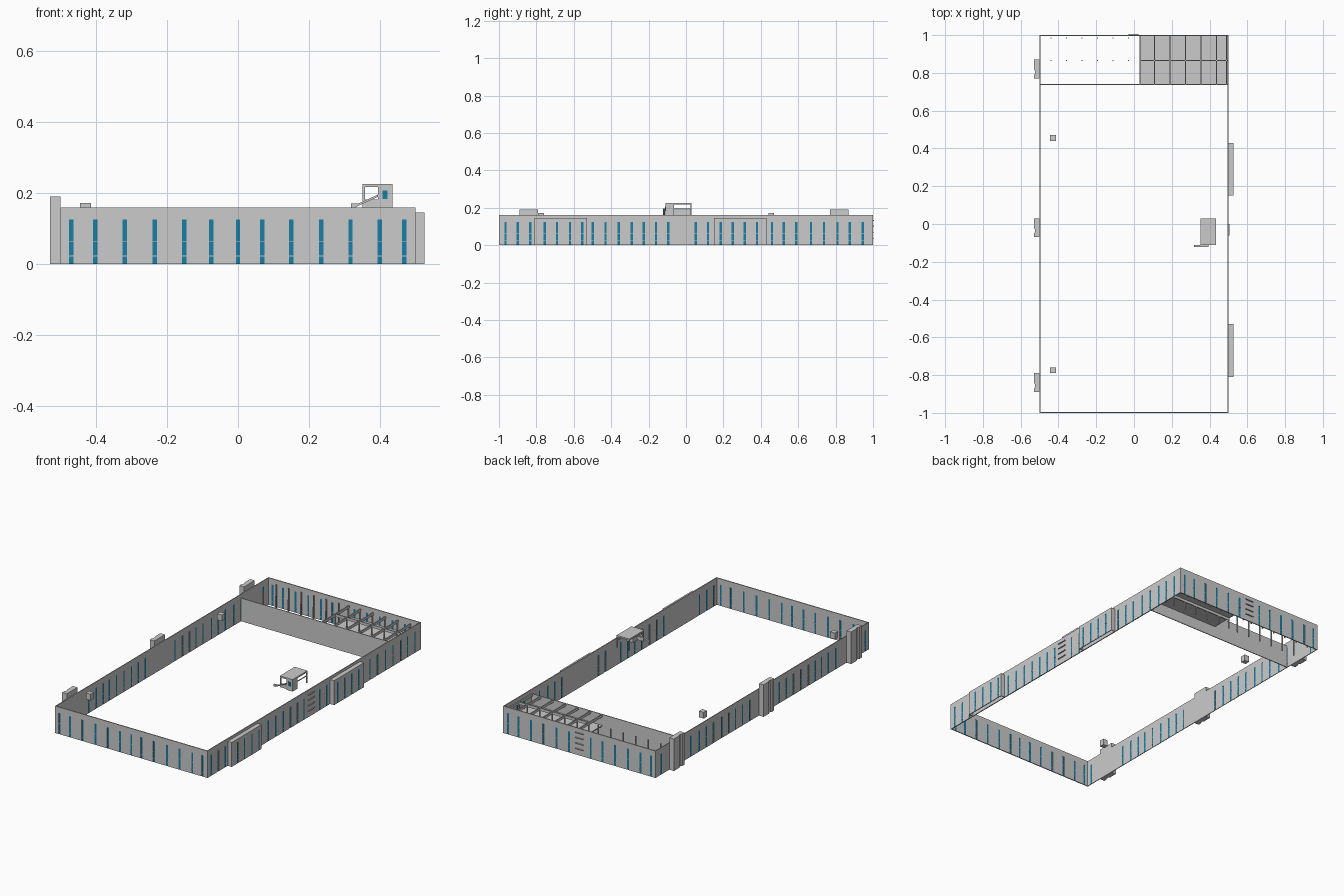
import bpy, bmesh
from mathutils import Vector

if "Cube" in bpy.data.objects:
    bpy.data.objects.remove(bpy.data.objects["Cube"])

BLUE = bpy.data.materials.new("window_blue")
BLUE.diffuse_color = (0.01, 0.21, 0.37, 1)
BLUE.use_nodes = True
BLUE.node_tree.nodes["Principled BSDF"].inputs["Base Color"].default_value = BLUE.diffuse_color
H, HEAD, WIN = 0.16, 0.125, 0.0125     # wall height, window head, window width


def boxes(name, items, mat=None):
    """One object from boxes given as (x0, x1, y0, y1, z0, z1)."""
    bm = bmesh.new()
    for x0, x1, y0, y1, z0, z1 in items:
        cube = bmesh.ops.create_cube(bm, size=1)
        for v in cube["verts"]:
            v.co = Vector(((x0 + x1) / 2 + v.co.x * (x1 - x0),
                           (y0 + y1) / 2 + v.co.y * (y1 - y0),
                           (z0 + z1) / 2 + v.co.z * (z1 - z0)))
    return finish(name, bm, mat)


def finish(name, bm, mat=None):
    bmesh.ops.recalc_face_normals(bm, faces=bm.faces)
    me = bpy.data.meshes.new(name)
    bm.to_mesh(me)
    bm.free()
    ob = bpy.data.objects.new(name, me)
    bpy.context.collection.objects.link(ob)
    if mat:
        me.materials.append(mat)
    return ob


def prism(name, pts, z0, z1):
    """Extrude a plan outline upward."""
    bm = bmesh.new()
    f = bm.faces.new([bm.verts.new((x, y, z0)) for x, y in pts])
    up = bmesh.ops.extrude_face_region(bm, geom=[f])
    vs = [v for v in up["geom"] if isinstance(v, bmesh.types.BMVert)]
    bmesh.ops.translate(bm, verts=vs, vec=(0, 0, z1 - z0))
    return finish(name, bm)


def wall(name, along_x, d0, d1, u0, u1, wins, h=H):
    """Wall of piers and a header, with recessed blue strips and thin bars."""
    def b(a0, a1, z0, z1, inset=0.0):
        p, q = d0 + inset, d1 - inset
        return (a0, a1, p, q, z0, z1) if along_x else (p, q, a0, a1, z0, z1)
    t = (d1 - d0) * 0.15
    solid, glass = [b(u0, u1, HEAD, h)], []
    a = u0
    for w in sorted(wins):
        solid.append(b(a, w - WIN / 2, 0, HEAD))
        glass.append(b(w - WIN / 2, w + WIN / 2, 0, HEAD, t))
        for z in (0.022, 0.063):
            solid.append(b(w - WIN / 2, w + WIN / 2, z, z + 0.002))
        a = w + WIN / 2
    solid.append(b(a, u1, 0, HEAD))
    boxes(name, solid)
    if glass:
        boxes(name + "_windows", glass, BLUE)


# Window positions
short = [-0.47, -0.402, -0.319, -0.235, -0.152, -0.075, 0,
         0.068, 0.15, 0.234, 0.317, 0.4, 0.468]
long = [-0.965, -0.9, -0.832, -0.755, -0.69, -0.62, -0.555, -0.498, -0.43,
        -0.36, -0.29, -0.225, -0.16, -0.095, 0.052, 0.118, 0.185, 0.25, 0.315,
        0.38, 0.46, 0.523, 0.59, 0.668, 0.738, 0.81, 0.875, 0.945]
bays = [(-0.81, -0.53), (0.15, 0.43)]
towers = [-0.84, -0.02, 0.82]


def in_bay(y):
    return any(a - 0.01 < y < b + 0.01 for a, b in bays)


# Outer walls
T = 0.006
wall("front_wall", True, -1, -1 + T, -0.5, 0.5, short)
wall("back_wall", True, 1 - T, 1, -0.5, 0.5, [x for x in short if abs(x) > 0.03])
wall("right_wall", False, 0.5 - T, 0.5, -1 + T, 1 - T,
     [y for y in long if not in_bay(y)])
wall("left_wall", False, -0.5, -0.496, -1 + T, 1 - T,
     [y for y in long if not any(c - 0.08 < y < c + 0.12 for c in towers)])

# Projecting bays on the right side
for i, (a, b) in enumerate(bays):
    wall(f"bay_face_{i}", False, 0.521, 0.526, a, b,
         [y for y in long if a + 0.01 < y < b - 0.01], 0.145)
    boxes(f"bay_shell_{i}", [(0.5, 0.521, a, a + 0.004, 0, 0.145),
                             (0.5, 0.521, b - 0.004, b, 0, 0.145),
                             (0.5, 0.521, a + 0.004, b - 0.004, 0.14, 0.145)])

# Notched stair towers on the left side
for i, c in enumerate(towers):
    prism(f"stair_tower_{i}",
          [(-0.5, c - 0.05), (-0.5, c + 0.05), (-0.53, c + 0.05), (-0.53, c),
           (-0.524, c - 0.008), (-0.524, c - 0.024), (-0.53, c - 0.03),
           (-0.53, c - 0.05)], 0, 0.19)

# Entrance ledges on the right and back
levels = (0.035, 0.067, 0.1, 0.13)
boxes("right_ledges", [(0.5, 0.506, -0.06, 0.0, z, z + 0.004) for z in levels])
boxes("back_ledges", [(-0.028, 0.025, 1, 1.006, z, z + 0.004) for z in levels])

# Inner cross wall
boxes("inner_wall", [(-0.496, 0.494, 0.737, 0.742, 0, 0.137)])

# Columns in the open half
cols = [-0.44 + i * 0.082 for i in range(6)]
boxes("columns", [(x - 0.003, x + 0.003, y - 0.003, y + 0.003, 0, 0.137)
                  for x in cols for y in (0.865, 0.985)])

# Raised floor with column and beam frame in the other half
grid = [0.032, 0.108, 0.19, 0.272, 0.354, 0.436, 0.49]
boxes("raised_floor", [(0.03, 0.494, 0.742, 0.994, 0.066, 0.072)])
frame = [(x - 0.003, x + 0.003, y - 0.003, y + 0.003, 0, 0.137)
         for x in grid for y in (0.865, 0.988)]
frame += [(x - 0.003, x + 0.003, 0.742, 0.994, 0.122, 0.137) for x in grid]
frame += [(0.03, 0.494, 0.862, 0.868, z, z + 0.016) for z in (0.121, 0.05)]
boxes("floor_frame", frame)

# Small roof vents
boxes("roof_vents", [(-0.445, -0.414, y - 0.015, y + 0.015, 0.135, 0.172)
                     for y in (0.455, -0.775)])

# Rooftop shelter: roof plate, front frame, posts, cabin
boxes("shelter_roof", [(0.351, 0.435, -0.11, 0.03, 0.217, 0.226)])
boxes("shelter_frame", [
    (0.351, 0.358, -0.11, -0.104, 0.16, 0.217),
    (0.358, 0.394, -0.11, -0.104, 0.16, 0.182),
    (0.429, 0.435, 0.024, 0.03, 0.155, 0.217),
    (0.351, 0.357, 0.024, 0.03, 0.155, 0.217),
    (0.394, 0.435, -0.11, -0.065, 0.155, 0.217),
    (0.429, 0.435, -0.065, 0.024, 0.195, 0.198)])
boxes("shelter_window", [(0.407, 0.421, -0.112, -0.11, 0.183, 0.207)], BLUE)

# Sloping stair beside the shelter
bm = bmesh.new()
side = [(0.318, 0.16), (0.33, 0.16), (0.395, 0.19), (0.395, 0.196), (0.34, 0.171),
        (0.318, 0.171)]
f = bm.faces.new([bm.verts.new((x, -0.122, z)) for x, z in side])
r = bmesh.ops.extrude_face_region(bm, geom=[f])
bmesh.ops.translate(bm, vec=(0, 0.011, 0),
                    verts=[v for v in r["geom"] if isinstance(v, bmesh.types.BMVert)])
finish("shelter_stair", bm)
